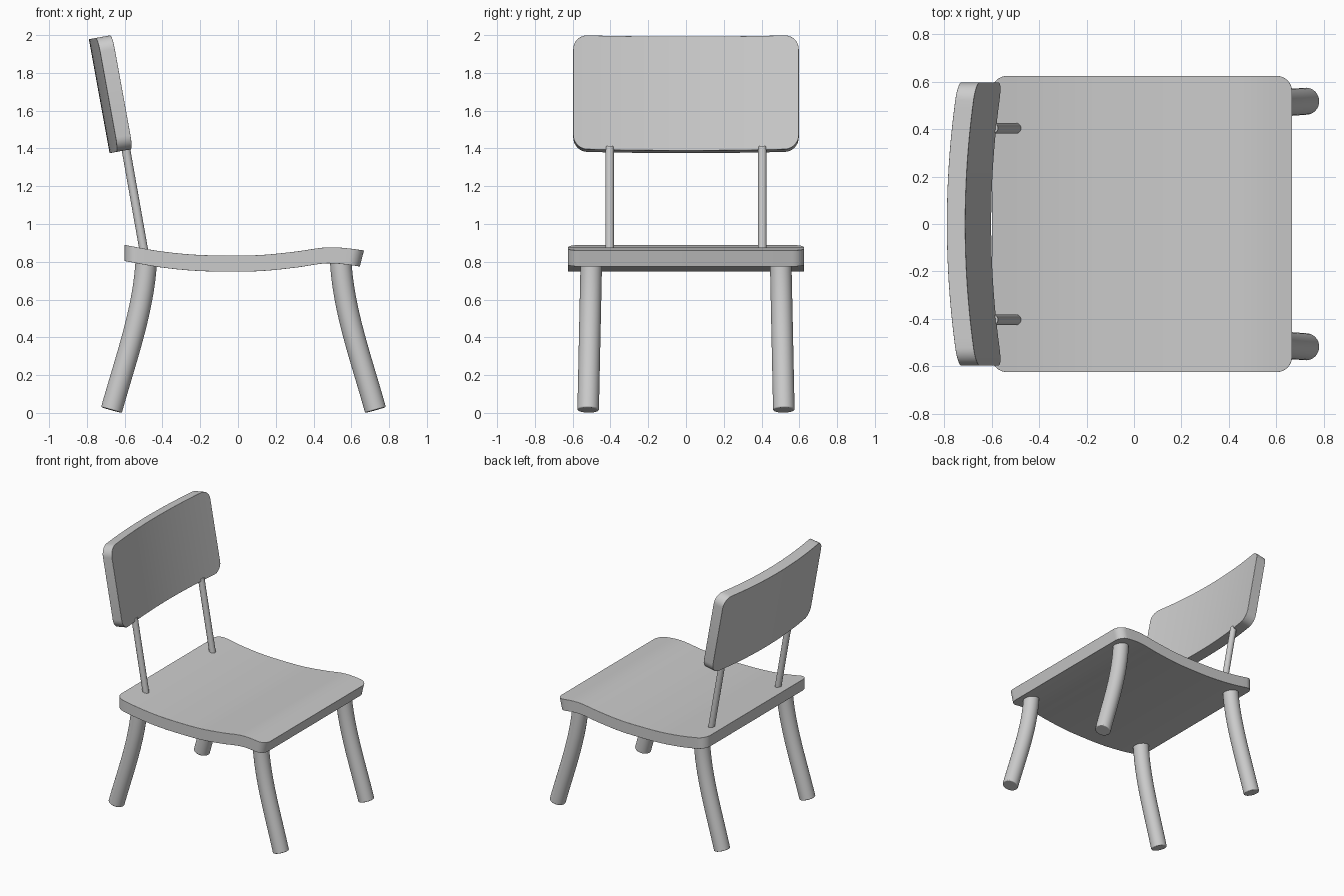
import bpy, bmesh, math
from mathutils import Vector

if "Cube" in bpy.data.objects:
    bpy.data.objects.remove(bpy.data.objects["Cube"])


def finish(name, bm, bevel):
    bmesh.ops.recalc_face_normals(bm, faces=bm.faces)
    me = bpy.data.meshes.new(name)
    bm.to_mesh(me)
    bm.free()
    ob = bpy.data.objects.new(name, me)
    bpy.context.collection.objects.link(ob)
    mod = ob.modifiers.new("soft_edges", 'BEVEL')
    mod.width, mod.segments = bevel, 3
    mod.limit_method, mod.angle_limit = 'ANGLE', math.radians(40)
    bpy.ops.object.select_all(action='DESELECT')
    ob.select_set(True)
    bpy.context.view_layer.objects.active = ob
    bpy.ops.object.shade_smooth_by_angle(angle=math.radians(35))
    return ob


def skin(bm, rings):
    # Quads between matching rings, closed by end caps
    rings = [[bm.verts.new(p) for p in r] for r in rings]
    n = len(rings[0])
    for r, s in zip(rings, rings[1:]):
        for i in range(n):
            j = (i + 1) % n
            bm.faces.new((r[i], r[j], s[j], s[i]))
    bm.faces.new(rings[0])
    bm.faces.new(rings[-1][::-1])


def slab(name, a0, a1, half, radius, place, bevel):
    # Rounded rectangle in (a, b), bent into space by place(a, b, side)
    arc = [(radius * (1 - math.cos(t)), half - radius * (1 - math.sin(t)))
           for t in (i * math.pi / 16 for i in range(9))]
    stations = [(a0 + d, h) for d, h in arc]
    inner = a1 - a0 - 2 * radius
    stations += [(a0 + radius + inner * i / 28, half) for i in range(1, 28)]
    stations += [(a1 - d, h) for d, h in reversed(arc)]
    bm = bmesh.new()
    skin(bm, [[place(a, -h, 0), place(a, h, 0), place(a, h, 1), place(a, -h, 1)]
              for a, h in stations])
    return finish(name, bm, bevel)


def tube(name, points, radius, bevel, sides=32):
    # Round bar along a path lying in a vertical x-z plane
    rings = []
    for i, p in enumerate(points):
        q = points[min(i + 1, len(points) - 1)] - points[max(i - 1, 0)]
        side = q.cross(Vector((0, 1, 0))).normalized()
        up = side.cross(q).normalized()
        rings.append([p + radius * (math.cos(t) * side + math.sin(t) * up)
                      for t in (k * math.tau / sides for k in range(sides))])
    bm = bmesh.new()
    skin(bm, rings)
    return finish(name, bm, bevel)


# Seat: wavy side profile, evenly spaced heights of the top surface
X0, X1 = -0.6, 0.667
TOP = [0.889, 0.857, 0.838, 0.833, 0.836, 0.854, 0.877, 0.86]


def seat_top(x):
    f = (x - X0) / (X1 - X0) * (len(TOP) - 1)
    i = max(0, min(int(f), len(TOP) - 2))
    t = f - i
    p1, p2 = TOP[i], TOP[i + 1]
    p0 = TOP[i - 1] if i else 2 * p1 - p2
    p3 = TOP[i + 2] if i + 2 < len(TOP) else 2 * p2 - p1 - 0.015
    return p1 + 0.5 * t * (p2 - p0 + t * (2 * p0 - 5 * p1 + 4 * p2 - p3
                                          + t * (3 * (p1 - p2) + p3 - p0)))


def place_seat(x, y, side):
    lean = 0.022 * max(0, (x - 0.35) / (X1 - 0.35))
    return Vector((x - lean * (1 - side), y, seat_top(x) - 0.085 * (1 - side)))


slab("seat", X0, X1, 0.625, 0.065, place_seat, 0.01)

# Backrest: leaning panel, hollow towards the sitter
TILT = math.radians(10.3)
UP = Vector((-math.sin(TILT), 0, math.cos(TILT)))
OUT = Vector((math.cos(TILT), 0, math.sin(TILT)))
LENGTH = 0.613


def place_back(y, b, side):
    depth = 0.047 * (y / 0.597) ** 2 + 0.079 * side
    return (Vector((-0.68, y, 1.375)) + UP * (b + LENGTH / 2) + OUT * depth)


slab("backrest", -0.597, 0.597, LENGTH / 2, 0.075, place_back, 0.014)

# Rods and legs on both sides
for s, label in ((-1, "right"), (1, "left")):
    tube("back_rod_" + label, [Vector((-0.495, s * 0.404, 0.84)),
                               Vector((-0.596, s * 0.404, 1.41))], 0.023, 0.003, 20)
    for end, d, x_top in (("front", 1, 0.546), ("back", -1, -0.488)):
        path = []
        for k in range(17):
            u = -0.05 + 1.05 * k / 16
            splay = 0.06 * u + 0.216 * u ** 2 - 0.094 * u ** 3
            path.append(Vector((x_top + d * splay, s * (0.502 + 0.016 * u),
                                0.77 - 0.755 * u)))
        tube(f"{end}_leg_{label}", path, 0.057, 0.006)
